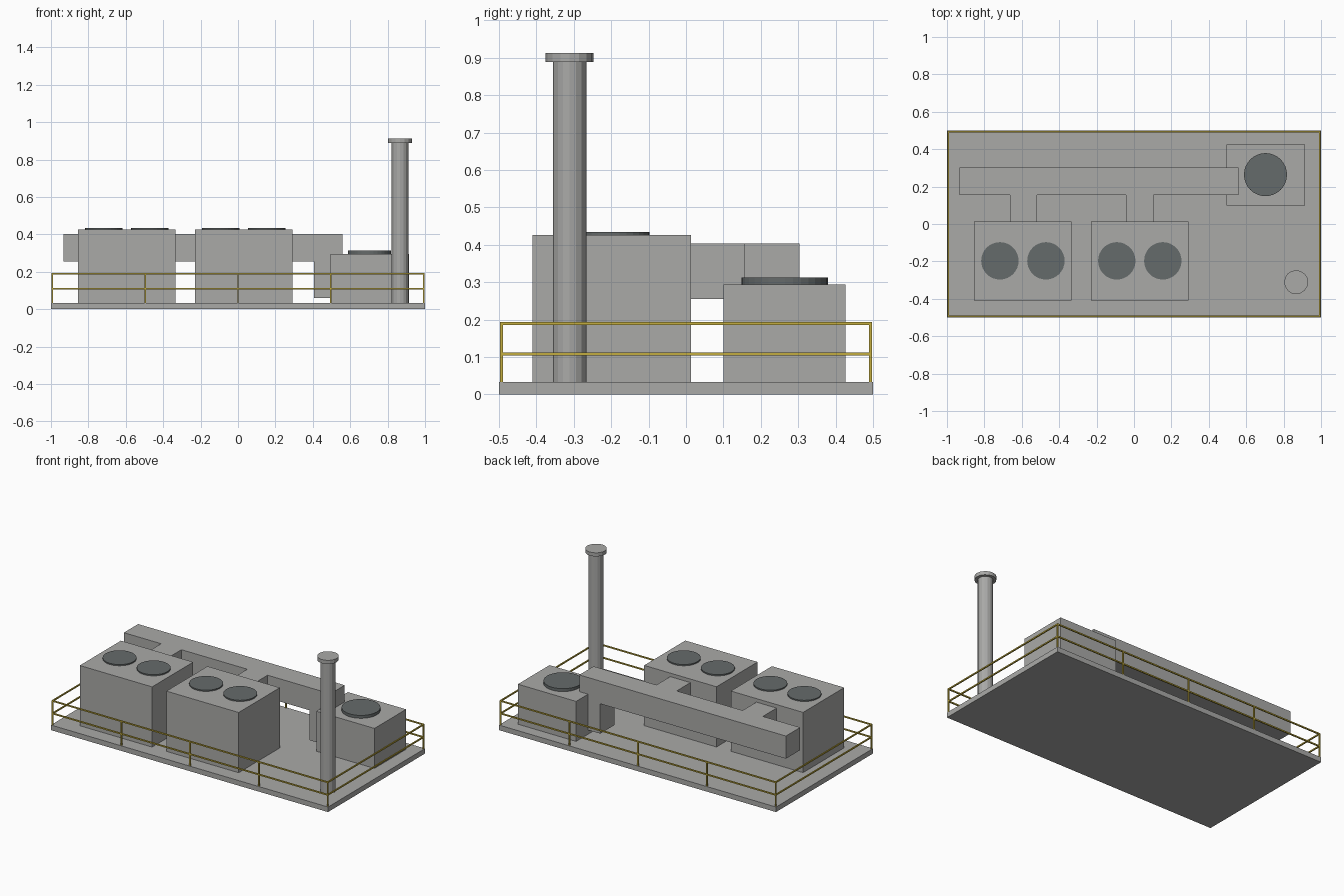
import bpy
import bmesh
from mathutils import Matrix, Vector

cube = bpy.data.objects.get("Cube")
if cube:
    bpy.data.objects.remove(cube)


def material(name, rgb):
    m = bpy.data.materials.new(name)
    m.use_nodes = True
    colour = (*rgb, 1)
    m.diffuse_color = colour
    m.node_tree.nodes["Principled BSDF"].inputs["Base Color"].default_value = colour
    return m


GREY = material("plant grey", (0.40, 0.40, 0.39))
DARK = material("fan dark grey", (0.13, 0.145, 0.145))
YELLOW = material("rail yellow", (0.55, 0.42, 0.05))


def finish(name, bm, mat):
    bmesh.ops.recalc_face_normals(bm, faces=bm.faces)
    mesh = bpy.data.meshes.new(name)
    bm.to_mesh(mesh)
    bm.free()
    mesh.materials.append(mat)
    obj = bpy.data.objects.new(name, mesh)
    bpy.context.collection.objects.link(obj)
    return obj


def add_box(bm, lo, hi):
    lo, hi = Vector(lo), Vector(hi)
    place = Matrix.Translation((lo + hi) / 2) @ Matrix.Diagonal((*(hi - lo), 1))
    bmesh.ops.create_cube(bm, size=1, matrix=place)


def box(name, lo, hi, mat=GREY):
    bm = bmesh.new()
    add_box(bm, lo, hi)
    return finish(name, bm, mat)


def add_cylinder(bm, x, y, r, z0, z1, sides):
    bmesh.ops.create_cone(bm, cap_ends=True, segments=sides, radius1=r, radius2=r,
                          depth=z1 - z0, matrix=Matrix.Translation((x, y, (z0 + z1) / 2)))


def fan(name, x, y, r, z0, z1):
    bm = bmesh.new()
    add_cylinder(bm, x, y, r, z0, z1, 32)
    finish(name, bm, DARK)


# Platform
DECK = 0.033
box("platform", (-1, -0.5, 0), (1, 0.5, DECK))

# Twin-fan cooling units
for side, x in (("right", -0.594), ("left", 0.031)):
    box(f"{side}_cooling_unit", (x - 0.261, -0.41, DECK), (x + 0.261, 0.014, 0.426))
    for i, dx in enumerate((-0.123, 0.123)):
        fan(f"{side}_unit_fan_{i + 1}", x + dx, -0.197, 0.1, 0.426, 0.434)

# Rear unit with its single large fan
box("rear_unit", (0.495, 0.1, DECK), (0.915, 0.426, 0.294))
fan("rear_unit_fan", 0.703, 0.264, 0.115, 0.294, 0.313)

# Duct: plan outline with two branches, extruded upwards
DUCT_Z, DUCT_H = 0.255, 0.148
outline = [(-0.933, 0.303), (-0.933, 0.156)]
for x in (-0.591, 0.031):
    outline += [(x - 0.073, 0.156), (x - 0.073, 0.014), (x + 0.073, 0.014), (x + 0.073, 0.156)]
outline += [(0.558, 0.156), (0.558, 0.303)]
bm = bmesh.new()
face = bm.faces.new([bm.verts.new((x, y, DUCT_Z)) for x, y in outline])
top = bmesh.ops.extrude_face_region(bm, geom=[face])
bmesh.ops.translate(bm, vec=(0, 0, DUCT_H),
                    verts=[v for v in top["geom"] if isinstance(v, bmesh.types.BMVert)])
finish("air_duct", bm, GREY)
box("duct_drop", (0.407, 0.156, 0.06), (0.558, 0.303, DUCT_Z))

# Chimney and its cap
bm = bmesh.new()
add_cylinder(bm, 0.867, -0.311, 0.045, DECK, 0.888, 16)
finish("chimney", bm, GREY)
bm = bmesh.new()
add_cylinder(bm, 0.867, -0.311, 0.064, 0.888, 0.912, 16)
finish("chimney_cap", bm, GREY)

# Railing: posts along front and back, two rails on every side
T = 0.004
RX, RY = 0.993, 0.493
bm = bmesh.new()
for s in (-1, 1):
    for i in range(-2, 3):
        x = i * RX / 2
        add_box(bm, (x - T, s * RY - T, DECK), (x + T, s * RY + T, 0.19))
    for z in (0.108, 0.19):
        add_box(bm, (-RX - T, s * RY - T, z - T), (RX + T, s * RY + T, z + T))
        add_box(bm, (s * RX - T, -RY + T, z - T), (s * RX + T, RY - T, z + T))
finish("railing", bm, YELLOW)
